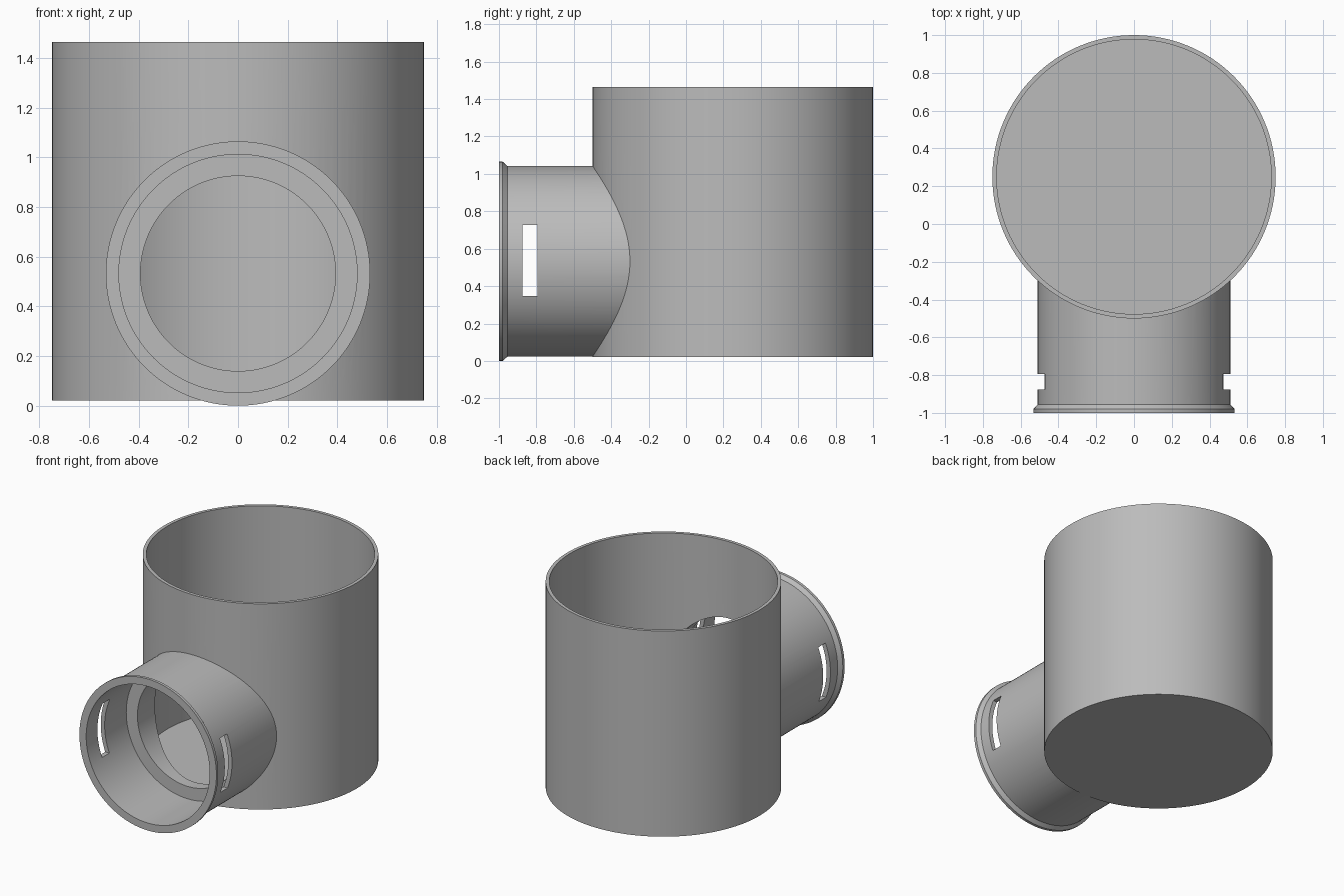
import bpy
import bmesh
from math import cos, sin, pi
from mathutils import Matrix

cube = bpy.data.objects.get("Cube")
if cube:
    bpy.data.objects.remove(cube, do_unlink=True)

SEGMENTS = 128
TANK_Y = 0.25      # tank axis
PIPE_Z = 0.5325    # inlet pipe axis

grey = bpy.data.materials.new("plain grey")
grey.use_nodes = True
colour = (0.5, 0.5, 0.5, 1)
grey.diffuse_color = colour
grey.node_tree.nodes["Principled BSDF"].inputs["Base Color"].default_value = colour


def finish(name, bm):
    bmesh.ops.recalc_face_normals(bm, faces=bm.faces)
    mesh = bpy.data.meshes.new(name)
    bm.to_mesh(mesh)
    bm.free()
    mesh.materials.append(grey)
    obj = bpy.data.objects.new(name, mesh)
    bpy.context.collection.objects.link(obj)
    return obj


def lathe(name, profile, matrix):
    """Closed solid turned about z from (radius, height) points."""
    bm = bmesh.new()
    rings = []
    for r, h in profile:
        angles = [2 * pi * i / SEGMENTS for i in range(SEGMENTS)]
        rings.append([bm.verts.new((r * cos(a), r * sin(a), h)) for a in angles])
    for low, high in zip(rings, rings[1:]):
        for i in range(SEGMENTS):
            j = (i + 1) % SEGMENTS
            bm.faces.new((low[i], low[j], high[j], high[i]))
    bm.faces.new(rings[0])
    bm.faces.new(rings[-1])
    bm.transform(matrix)
    return finish(name, bm)


def combine(target, other, operation):
    mod = target.modifiers.new(other.name, 'BOOLEAN')
    mod.operation = operation
    mod.solver = 'EXACT'
    mod.object = other
    bpy.context.view_layer.objects.active = target
    bpy.ops.object.modifier_apply(modifier=mod.name)
    bpy.data.objects.remove(other, do_unlink=True)


upright = Matrix.Translation((0, TANK_Y, 0))
# Profile height runs along +y for the horizontal pipe
sideways = Matrix.Translation((0, 0, PIPE_Z)) @ Matrix.Rotation(-pi / 2, 4, 'X')

# Tank and inlet pipe with its chamfered rim
body = lathe("tank_with_inlet", [(0.75, 0.02), (0.75, 1.465)], upright)
pipe = lathe("inlet_pipe", [(0.5325, -1), (0.5325, -0.98), (0.51, -0.955),
                            (0.51, 0)], sideways)
combine(body, pipe, 'UNION')

# Tank cavity, then the stepped bore of the inlet
cavity = lathe("tank_cavity", [(0.727, 0.04), (0.727, 1.6)], upright)
combine(body, cavity, 'DIFFERENCE')
bore = lathe("inlet_bore", [(0.48, -1.1), (0.48, -0.555), (0.393, -0.555),
                            (0.393, 0)], sideways)
combine(body, bore, 'DIFFERENCE')

# Clip slots through both sides of the pipe
bm = bmesh.new()
bmesh.ops.create_cube(bm, size=1)
bm.transform(Matrix.Translation((0, -0.835, PIPE_Z + 0.005))
             @ Matrix.Diagonal((1.4, 0.08, 0.38, 1)))
combine(body, finish("clip_slots", bm), 'DIFFERENCE')

# Smooth walls with crisp rims
bpy.ops.object.select_all(action='DESELECT')
body.select_set(True)
bpy.context.view_layer.objects.active = body
bpy.ops.object.shade_smooth_by_angle(angle=pi / 7)
